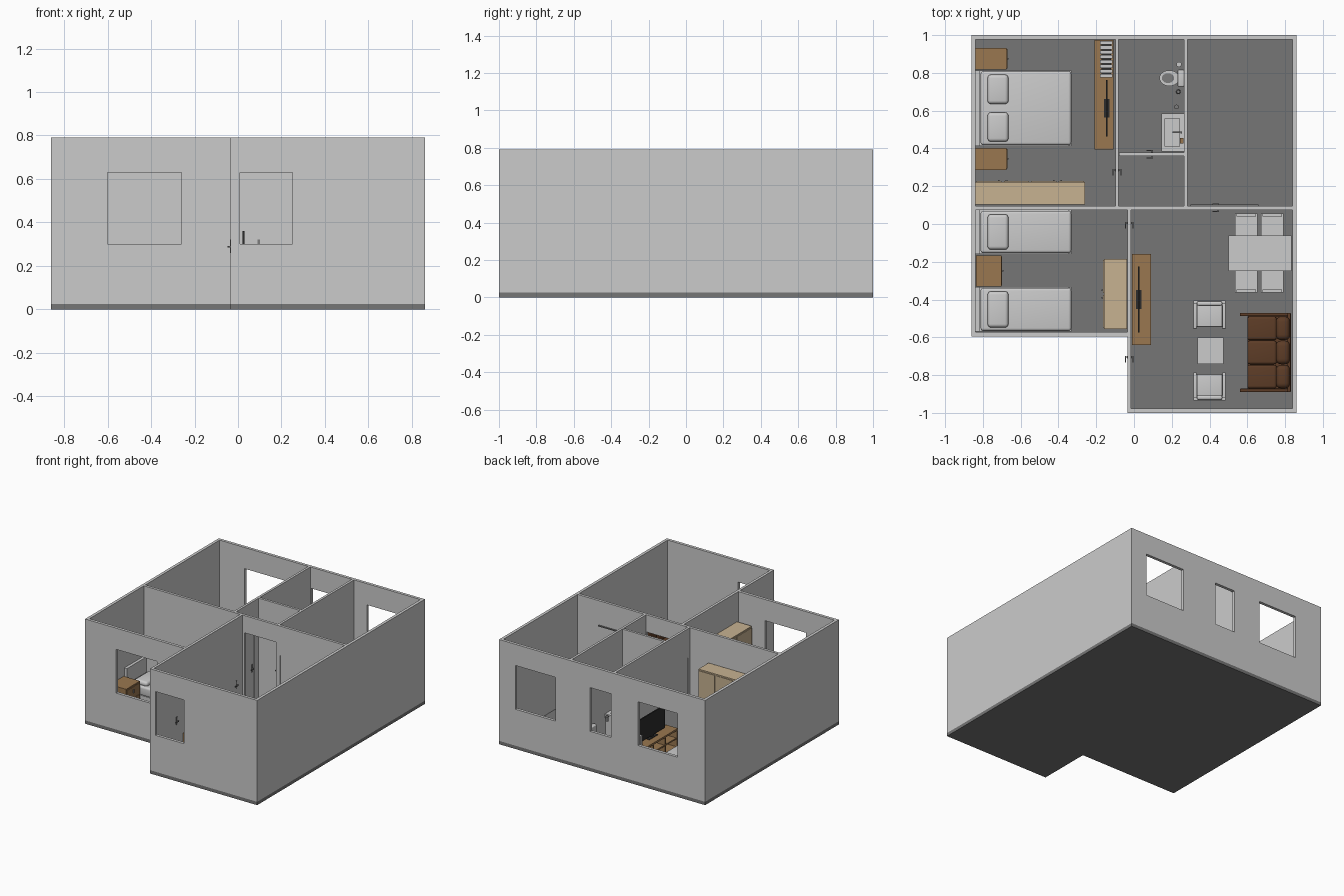
import bpy
import bmesh
from math import radians
from mathutils import Matrix

if "Cube" in bpy.data.objects:
    bpy.data.objects.remove(bpy.data.objects["Cube"], do_unlink=True)


def material(name, *rgb):
    mat = bpy.data.materials.new(name)
    mat.use_nodes = True
    mat.diffuse_color = (*rgb, 1)
    mat.node_tree.nodes["Principled BSDF"].inputs["Base Color"].default_value = (*rgb, 1)
    return mat


light = material("light_grey", .6, .6, .6)
dark = material("floor_grey", .18, .18, .18)
wood = material("wood", .32, .185, .08)
pale_wood = material("pale_wood", .57, .445, .285)
leather = material("brown_leather", .11, .046, .02)
black = material("black", .025, .025, .025)
metal = material("metal", .2, .2, .2)

FLOOR, WALL_TOP, DOOR_TOP, SILL, LINTEL = .025, .79, .57, .3, .63


def finish(name, mat, bm, at, turn, smooth):
    mesh = bpy.data.meshes.new(name)
    bm.to_mesh(mesh)
    bm.free()
    if smooth:
        mesh.shade_smooth()
        mesh.set_sharp_from_angle(angle=radians(40))
    mesh.materials.append(mat)
    obj = bpy.data.objects.new(name, mesh)
    obj.location = (*at, 0)
    obj.rotation_euler.z = radians(turn)
    bpy.context.collection.objects.link(obj)
    return obj


def block(x, y, width, depth, bottom, top):
    """Box given by its plan centre, plan size and heights."""
    centre = Matrix.Translation((x, y, (bottom + top) / 2))
    return centre @ Matrix.Diagonal((width, depth, top - bottom, 1))


def solid(name, mat, blocks, at=(0, 0), turn=0, bevel=0):
    """One object from several blocks; local front is -y before turning."""
    bm = bmesh.new()
    for matrix in blocks:
        verts = bmesh.ops.create_cube(bm, size=1, matrix=matrix)["verts"]
        if bevel:
            edges = list({e for v in verts for e in v.link_edges})
            bmesh.ops.bevel(bm, geom=edges, offset=bevel, segments=4,
                            profile=.5, affect="EDGES", clamp_overlap=True)
    return finish(name, mat, bm, at, turn, bevel > 0)


def round_part(name, mat, at, low, high, bottom, top, stretch=1):
    """Tapered round part, stretched along x."""
    bm = bmesh.new()
    matrix = Matrix.Translation((0, 0, (bottom + top) / 2)) @ Matrix.Diagonal((stretch, 1, 1, 1))
    bmesh.ops.create_cone(bm, cap_ends=True, segments=24, radius1=low, radius2=high,
                          depth=top - bottom, matrix=matrix)
    return finish(name, mat, bm, at, 0, True)


def wall(name, axis, start, end, across, openings=(), thick=.022):
    """Straight wall along x or y, split around its openings."""
    pieces, cursor = [], start
    for low, high, bottom, top in sorted(openings):
        pieces += [(cursor, low, FLOOR, WALL_TOP), (low, high, top, WALL_TOP)]
        if bottom > FLOOR:
            pieces.append((low, high, FLOOR, bottom))
        cursor = high
    pieces.append((cursor, end, FLOOR, WALL_TOP))
    blocks = []
    for a, b, bottom, top in pieces:
        mid, run = (a + b) / 2, b - a
        if axis == "x":
            blocks.append(block(mid, across, run, thick, bottom, top))
        else:
            blocks.append(block(across, mid, thick, run, bottom, top))
    solid(name, light, blocks)


def window(low, high):
    return (low, high, SILL, LINTEL)


def doorway(low, high, top=DOOR_TOP):
    return (low, high, FLOOR, top)


# Floor slab with one missing corner
bm = bmesh.new()
outline = [(-.86, 1), (-.86, -.595), (-.035, -.595), (-.035, -1), (.86, -1), (.86, 1)]
face = bm.faces.new([bm.verts.new((x, y, 0)) for x, y in outline])
extruded = bmesh.ops.extrude_face_region(bm, geom=[face])["geom"]
bmesh.ops.translate(bm, vec=(0, 0, FLOOR), verts=[v for v in extruded if isinstance(v, bmesh.types.BMVert)])
bmesh.ops.recalc_face_normals(bm, faces=bm.faces)
finish("floor_slab", dark, bm, (0, 0), 0, False)

# Outer walls
wall("back_wall", "x", -.86, .86, .989, [window(.39, .725), window(-.075, .1), window(-.63, -.3)])
wall("front_wall", "x", -.035, .86, -.989, [window(.01, .25)])
wall("bedroom_front_wall", "x", -.86, -.035, -.584, [window(-.6, -.26)])
wall("right_wall", "y", -.573, .978, -.849)
wall("left_wall", "y", -.978, .978, .849)

# Inner walls
wall("middle_wall", "x", -.838, .838, .085, [doorway(0, .265, .66), doorway(.3, .47)], .02)
wall("bathroom_front_wall", "x", -.08, .265, .37, [doorway(-.07, .12)], .018)
wall("main_bedroom_wall", "y", .095, .978, -.09, [doorway(.12, .31)], .018)
wall("back_room_wall", "y", .095, .978, .275, (), .018)
wall("entry_wall", "y", -.978, .075, -.025, [doorway(-.9, -.68), doorway(-.16, .03)], .02)


def door(name, x, y, width, turn, handle_side):
    """Door leaf with a handle on each face."""
    solid(name, light, [block(0, 0, width, .014, FLOOR, DOOR_TOP)], (x, y), turn)
    knob = handle_side * (width / 2 - .025)
    parts = []
    for face_side in (-1, 1):
        parts += [block(knob, face_side * .009, .012, .004, .26, .32),
                  block(knob, face_side * .014, .006, .012, .284, .292),
                  block(knob - handle_side * .012, face_side * .02, .034, .005, .284, .292)]
    solid(name + "_handle", metal, parts, (x, y), turn)


door("entrance_door", -.025, -.79, .22, 90, 1)
door("small_bedroom_door", -.025, -.065, .19, 90, 1)
door("main_bedroom_door", -.09, .215, .19, 90, 1)
door("bathroom_door", .025, .37, .19, 0, 1)
door("back_room_door", .385, .085, .17, 0, 1)
solid("sliding_rail", metal, [block(.48, .1, .36, .008, .6, .608)])


def bed(name, y, width, pillows):
    at, length = (-.585, y), .51
    back = length / 2
    posts = [block(side * (width / 2 - .008), -back + .008, .016, .016, FLOOR, .14) for side in (-1, 1)]
    solid(name + "_frame", light, posts + [
        block(0, 0, width, length - .02, .05, .09),
        block(0, back - .012, width, .024, FLOOR, .26)], at, 90)
    solid(name + "_mattress", light, [block(0, -.013, width - .008, length - .03, .085, .155)], at, 90, .015)
    step = width / pillows
    solid(name + "_pillow", light,
          [block((i + .5) * step - width / 2, back - .12, step - .045, .11, .145, .185)
           for i in range(pillows)], at, 90, .018)


bed("double_bed", .613, .4, 2)
bed("window_bed", -.452, .236, 1)
bed("inner_bed", -.042, .232, 1)


def cupboard(name, mat, x, y, width, depth, height, turn, columns, rows=1):
    """Closed cupboard with thin door or drawer plates and pulls."""
    solid(name, mat, [block(0, 0, width, depth, FLOOR, height)], (x, y), turn)
    plates, pulls = [], []
    step, rise = width / columns, (height - FLOOR) / rows
    for i in range(columns):
        for j in range(rows):
            px, bottom = (i + .5) * step - width / 2, FLOOR + j * rise
            plates.append(block(px, -depth / 2 - .002, step - .012, .005, bottom + .01, bottom + rise - .01))
            pull = px if rows > 1 else px + (step / 2 - .02) * (1 if i % 2 == 0 else -1)
            mid = bottom + rise / 2
            pulls.append(block(pull, -depth / 2 - .007, .008, .008, mid - .012, mid + .012))
    solid(name + "_fronts", mat, plates, (x, y), turn)
    solid(name + "_pulls", metal, pulls, (x, y), turn)


cupboard("main_wardrobe", pale_wood, -.55, .163, .58, .12, DOOR_TOP, 180, 4)
cupboard("small_wardrobe", pale_wood, -.099, -.37, .37, .122, DOOR_TOP, -90, 2)
cupboard("back_nightstand", wood, -.757, .875, .116, .163, .18, 90, 1, 2)
cupboard("front_nightstand", wood, -.757, .345, .116, .163, .18, 90, 1, 2)
cupboard("shared_nightstand", wood, -.77, -.248, .165, .135, .2, 90, 1, 2)


def media_unit(name, x, y, width, turn, screen_shift, screen_width):
    """Open shelf unit with a flat screen on top."""
    top, depth = .175, .1
    parts = [block(0, 0, width, depth, top - .014, top), block(0, 0, width, depth, FLOOR, FLOOR + .014),
             block(0, depth / 2 - .004, width, .008, FLOOR, top),
             block(0, 0, width, depth - .01, .095, .105)]
    parts += [block(i * (width - .012) / 4, 0, .012, depth, FLOOR, top) for i in (-2, -1, 0, 1, 2)]
    solid(name, wood, parts, (x, y), turn)
    solid(name + "_screen", black, [
        block(screen_shift, .015, screen_width, .009, .19, .36),
        block(screen_shift, .015, .03, .009, top, .2),
        block(screen_shift, .015, .1, .03, top, top + .005)], (x, y), turn)


media_unit("bedroom_media_unit", -.159, .685, .58, -90, .072, .3)
media_unit("living_media_unit", .04, -.4, .48, 90, 0, .35)
solid("book_tray", black, [block(0, 0, .19, .05, .175, .23)], (-.147, .872), 90)
solid("books", light, [block((i - 3.5) * .025, 0, .019, .066, .177, .26) for i in range(8)], (-.147, .872), 90)


def legged(name, x, y, width, depth, top, slab, leg, turn=0, back=0):
    """Table, or chair when given a back height."""
    parts = [block(0, 0, width, depth, top - slab, top)]
    for sx in (-1, 1):
        for sy in (-1, 1):
            parts.append(block(sx * (width - leg) / 2, sy * (depth - leg) / 2, leg, leg, FLOOR, top - slab))
    if back:
        parts.append(block(0, depth / 2 - .008, width - .015, .016, top, back))
    solid(name, light, parts, (x, y), turn)


legged("dining_table", .667, -.155, .335, .19, .225, .015, .018)
legged("coffee_table", .405, -.67, .14, .14, .12, .015, .014)
for x in (.595, .732):
    legged("back_dining_chair", x, -.003, .118, .115, .145, .014, .012, 0, .27)
    legged("front_dining_chair", x, -.305, .118, .115, .145, .014, .012, 180, .27)


def seat(name, mat, x, y, width, depth, turn, places, arm, back, inset, bevel):
    """Upholstered seat with arms, back and cushions."""
    rear, inner = depth / 2, width - arm * 2
    pitch = inner / places
    solid(name + "_frame", mat, [block(s * (width - arm) / 2, 0, arm, depth, FLOOR, .18) for s in (-1, 1)] + [
        block(0, inset / 2, inner, depth - inset, .045, .1),
        block(0, rear - arm / 2, width, arm, FLOOR, .23)], (x, y), turn, bevel / 3)
    centres = [(i + .5) * pitch - inner / 2 for i in range(places)]
    run = depth - inset - back
    solid(name + "_cushions", mat, [block(c, inset - rear + run / 2, pitch - .003, run, .095, .14)
                                    for c in centres], (x, y), turn, bevel)
    solid(name + "_back_cushions", mat, [block(c, rear - back / 2 - .004, pitch - .003, back, .12, .265)
                                         for c in centres], (x, y), turn, bevel * 2)


seat("sofa", leather, .695, -.68, .42, .27, -90, 3, .018, .075, .04, .014)
seat("back_armchair", light, .4, -.48, .17, .15, 0, 1, .016, .024, .01, .005)
seat("front_armchair", light, .4, -.86, .17, .15, 180, 1, .016, .024, .01, .005)

# Toilet
round_part("toilet_bowl", light, (.187, .772), .024, .038, FLOOR, .12, 1.3)
round_part("toilet_seat", light, (.187, .772), .042, .042, .12, .13, 1.25)
round_part("toilet_opening", metal, (.18, .772), .026, .026, .128, .133, 1.25)
solid("toilet_tank", light, [block(.248, .772, .034, .09, .11, .215)], bevel=.006)
round_part("paper_roll", light, (.238, .845), .014, .014, .19, .21)
round_part("floor_brush", metal, (.235, .7), .012, .009, FLOOR, .1)

# Washbasin with raised rim and tap
solid("vanity", light, [block(.205, .485, .116, .194, FLOOR, .205)])
solid("basin_rim", light, [block(.155, .485, .02, .2, .2, .23), block(.253, .485, .026, .2, .2, .23),
                           block(.2, .398, .1, .026, .2, .23), block(.2, .572, .1, .026, .2, .23)])
solid("tap", metal, [block(.25, .485, .01, .01, .23, .275), block(.23, .485, .05, .008, .267, .275)])
solid("soap_dish", wood, [block(.252, .44, .018, .028, .23, .242)])
round_part("toothbrush_cup", metal, (.225, .62), .01, .012, .2, .235)
